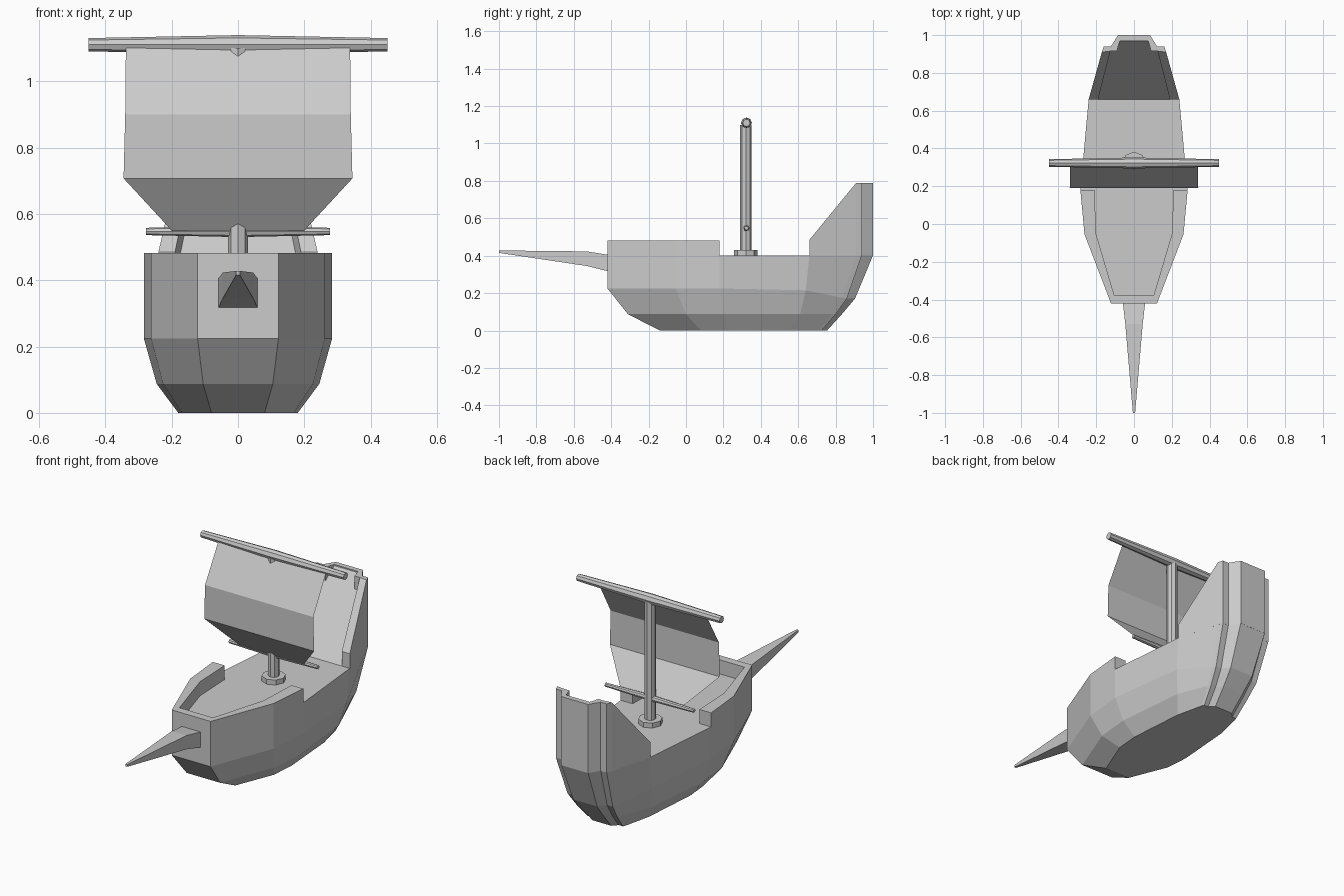
import bpy, bmesh
from math import cos, sin, tau

if "Cube" in bpy.data.objects:
    bpy.data.objects.remove(bpy.data.objects["Cube"])


def finish(name, bm):
    bmesh.ops.recalc_face_normals(bm, faces=bm.faces)
    mesh = bpy.data.meshes.new(name)
    bm.to_mesh(mesh)
    bm.free()
    ob = bpy.data.objects.new(name, mesh)
    bpy.context.collection.objects.link(ob)
    return ob


def loft(name, rings, closed=True):
    """Skin a list of rings; closed rings get end caps."""
    bm = bmesh.new()
    rows = [[bm.verts.new(p) for p in r] for r in rings]
    n = len(rows[0])
    for a, b in zip(rows, rows[1:]):
        for i in range(n if closed else n - 1):
            j = (i + 1) % n
            bm.faces.new((a[i], a[j], b[j], b[i]))
    if closed:
        bm.faces.new(rows[0])
        bm.faces.new(rows[-1])
    return finish(name, bm)


def mirrored(pts):
    return pts + [(-p[0],) + tuple(p[1:]) for p in reversed(pts)]


def rail(name, outer, inner, tops, low):
    """Wall of rectangular section between an outer and an inner path."""
    pairs = [(ox, oy, ix, iy, t) for (ox, oy), (ix, iy), t in zip(outer, inner, tops)]
    path = pairs + [(-a, b, -c, d, t) for a, b, c, d, t in reversed(pairs)]
    return loft(name, [[(a, b, low), (a, b, t), (c, d, t), (c, d, low)]
                       for a, b, c, d, t in path])


def disc(axis, centre, r, n=8):
    cx, cy, cz = centre
    ring = []
    for i in range(n):
        u, v = r * cos(tau * i / n), r * sin(tau * i / n)
        ring.append((cx + u, cy + v, cz) if axis == 'z' else (cx, cy + u, cz + v))
    return ring


# Hull: right-hand half outline at four heights, bow to stern
levels = [
    [(.08, -.14, 0), (.168, .08, 0), (.18, .22, 0), (.155, .55, 0),
     (.118, .71, 0), (.112, .725, 0), (.085, .725, 0), (.058, .754, 0)],
    [(.105, -.31, .087), (.226, 0, .087), (.245, .2, .087), (.205, .61, .087),
     (.135, .78, .087), (.127, .80, .087), (.095, .80, .087), (.066, .833, .087)],
    [(.122, -.42, .225), (.262, -.055, .225), (.284, .18, .225), (.235, .64, .215),
     (.15, .835, .175), (.142, .86, .171), (.107, .86, .171), (.075, .904, .171)],
    [(.122, -.42, .402), (.262, -.055, .402), (.284, .18, .402), (.24, .66, .402),
     (.17, .91, .402), (.16, .94, .402), (.122, .94, .402), (.085, 1.0, .402)],
]
loft("hull", [mirrored(l) for l in levels])

# Bow bulwark
rail("bow_bulwark",
     [(.284, .18), (.262, -.055), (.122, -.42)],
     [(.21, .18), (.2, -.055), (.105, -.375)], [.482] * 3, .4)

# Raised stern with sloping rails
inner = [(.19, .66), (.125, .915), (.09, .915), (.084, .94), (.074, .97)]
rail("stern_bulwark", [p[:2] for p in levels[3][3:]], inner,
     [.485] + [.79] * 4, .4)

# Ramp inside the stern
bm = bmesh.new()
ramp = [(x, y, .402 + (y - .66) * 1.23) for x, y in inner]
bm.faces.new([bm.verts.new(p) for p in mirrored(ramp)])
ob = finish("stern_ramp", bm)
if ob.data.polygons[0].normal.z < 0:
    ob.data.flip_normals()

# Bowsprit
sections = [(-.41, .06, .315, .404), (-.53, .046, .345, .423), (-1.0, .006, .415, .428)]
loft("bowsprit", [[(-w, y, a), (w, y, a), (w, y, b), (-w, y, b)] for y, w, a, b in sections])

# Mast and collar
MY = .32
loft("mast", [disc('z', (0, MY, z), .03) for z in (.4, 1.1)])
loft("mast_collar", [disc('z', (0, MY, z), .063) for z in (.4, .43)])

# Yards, thicker in the middle
for name, half, z, r_end, r_mid in (("upper_yard", .45, 1.11, .02, .029),
                                    ("lower_yard", .278, .547, .011, .017)):
    loft(name, [disc('x', (x, MY + .003, z), r)
                for x, r in ((-half, r_end), (0, r_mid), (half, r_end))])

# Sail: thin billowing sheet
rows = [(.2, .305, .55), (.345, .19, .707), (.34, .19, .9), (.338, .31, 1.11)]
loft("sail", [[(-w, y, z), (w, y, z)] for w, y, z in rows], closed=False)
